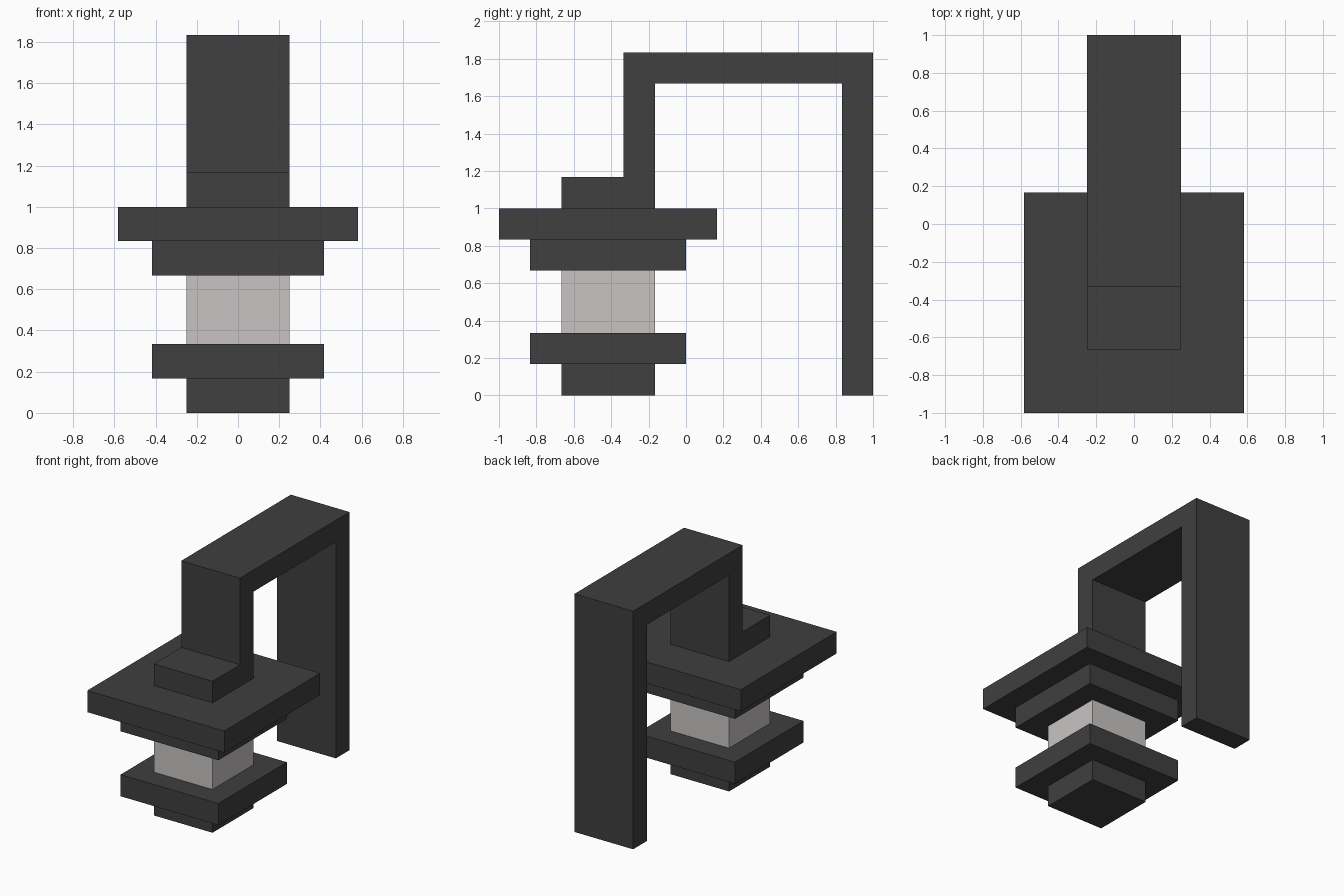
import bpy, bmesh

if "Cube" in bpy.data.objects:
    bpy.data.objects.remove(bpy.data.objects["Cube"])

U = 1 / 6  # design grid step


def material(name, rgb):
    m = bpy.data.materials.new(name)
    m.diffuse_color = (*rgb, 1)
    m.use_nodes = True
    m.node_tree.nodes["Principled BSDF"].inputs["Base Color"].default_value = m.diffuse_color
    return m


dark = material("dark iron", (0.05, 0.05, 0.05))
pale = material("pale glass", (0.58, 0.552, 0.546))


def extrude_profile(name, profile, half_width, mat):
    """Extrude a (y, z) outline, in grid steps, symmetrically along x."""
    bm = bmesh.new()
    face = bm.faces.new([bm.verts.new((-half_width * U, y * U, z * U)) for y, z in profile])
    side = bmesh.ops.extrude_face_region(bm, geom=[face], use_keep_orig=True)
    verts = [v for v in side["geom"] if isinstance(v, bmesh.types.BMVert)]
    bmesh.ops.translate(bm, verts=verts, vec=(2 * half_width * U, 0, 0))
    bmesh.ops.recalc_face_normals(bm, faces=bm.faces)
    mesh = bpy.data.meshes.new(name)
    bm.to_mesh(mesh)
    bm.free()
    mesh.materials.append(mat)
    obj = bpy.data.objects.new(name, mesh)
    bpy.context.collection.objects.link(obj)


# Stacked square tiers of the lantern, centred on y = -2.5 steps
TIERS = [
    ("bottom_foot", 1.5, 0, 1, dark),
    ("lower_plate", 2.5, 1, 2, dark),
    ("glass_core", 1.5, 2, 4, pale),
    ("upper_plate", 2.5, 4, 5, dark),
    ("wide_roof", 3.5, 5, 6, dark),
]
for name, half, z0, z1, mat in TIERS:
    y0, y1 = -2.5 - half, -2.5 + half
    extrude_profile(name, [(y0, z0), (y1, z0), (y1, z1), (y0, z1)], half, mat)

# Roof cap, hanger arm and rear post as one bent bracket
extrude_profile("hanging_bracket", [
    (-4, 6), (-1, 6), (-1, 10), (5, 10), (5, 0), (6, 0),
    (6, 11), (-2, 11), (-2, 7), (-4, 7)], 1.5, dark)
